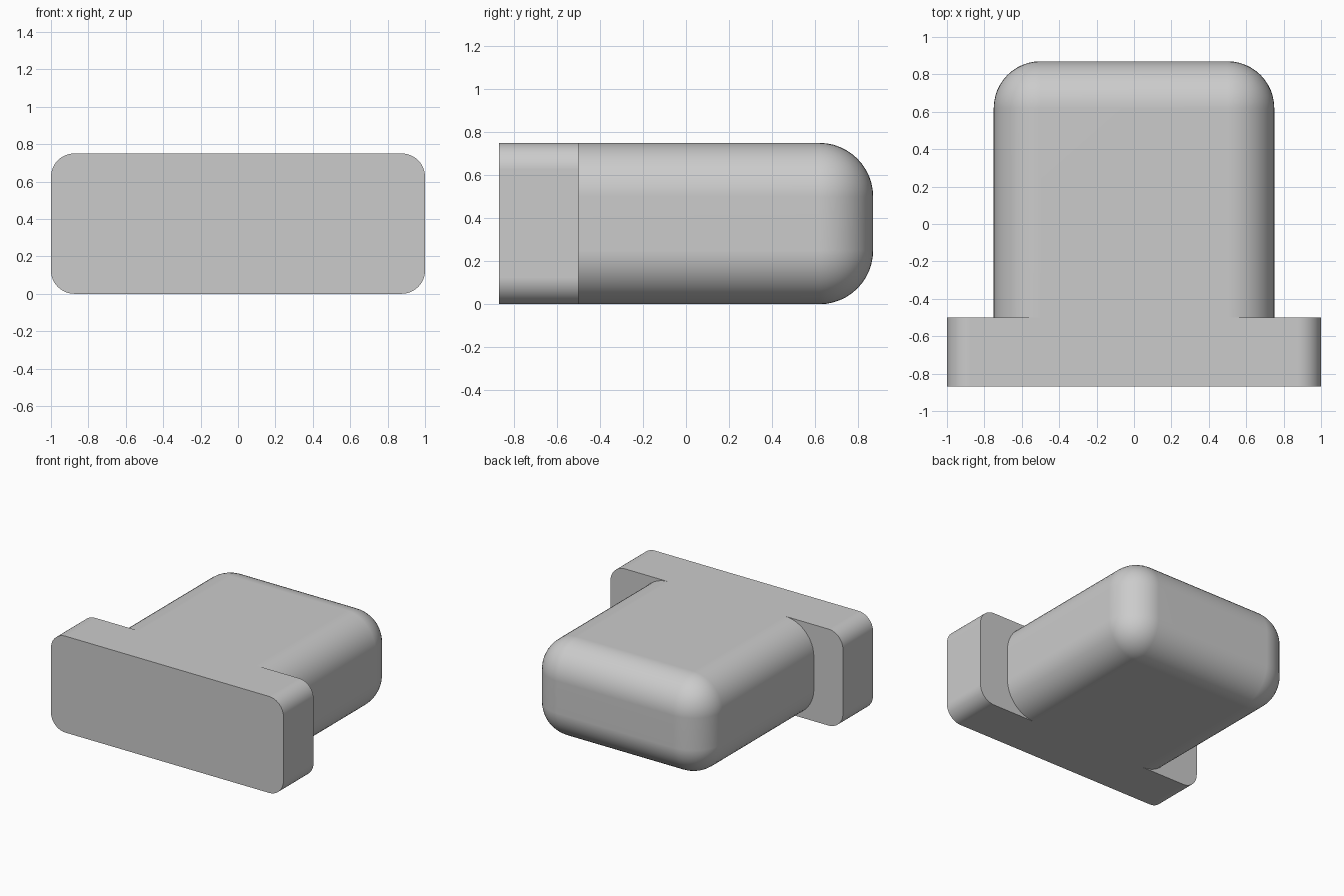
import bpy
import bmesh
import math
from mathutils import Vector

default_cube = bpy.data.objects.get("Cube")
if default_cube:
    bpy.data.objects.remove(default_cube, do_unlink=True)

# Single plain grey
grey = bpy.data.materials.new("light_grey")
grey.use_nodes = True
COLOUR = (0.6, 0.6, 0.6, 1.0)
grey.diffuse_color = COLOUR
grey.node_tree.nodes["Principled BSDF"].inputs["Base Color"].default_value = COLOUR

HEIGHT = 0.75
FRONT, SHOULDER, BACK = -0.87, -0.5, 0.87


def rounded_block(name, half_width, y0, y1, radius, is_round, open_front=False):
    """Box resting on the floor whose chosen edges are rounded."""
    bm = bmesh.new()
    bmesh.ops.create_cube(bm, size=1)
    for v in bm.verts:
        v.co = Vector((v.co.x * 2 * half_width,
                       y0 if v.co.y < 0 else y1,
                       (v.co.z + 0.5) * HEIGHT))
    edges = [e for e in bm.edges if is_round(e)]
    bmesh.ops.bevel(bm, geom=edges, offset=radius, offset_type='OFFSET',
                    segments=12, profile=0.5, affect='EDGES')
    bm.normal_update()
    if open_front:
        caps = [f for f in bm.faces if f.normal.y < -0.99]
        bmesh.ops.delete(bm, geom=caps, context='FACES')
    for f in bm.faces:
        f.smooth = True
    mesh = bpy.data.meshes.new(name)
    bm.to_mesh(mesh)
    bm.free()
    mesh.set_sharp_from_angle(angle=math.radians(35))
    mesh.materials.append(grey)
    obj = bpy.data.objects.new(name, mesh)
    bpy.context.collection.objects.link(obj)
    normals = obj.modifiers.new("even_shading", 'WEIGHTED_NORMAL')
    normals.keep_sharp = True
    return obj


def runs_along_depth(edge):
    a, b = edge.verts
    return abs(a.co.y - b.co.y) > 0.1


def behind_shoulder(edge):
    return any(v.co.y > SHOULDER + 0.1 for v in edge.verts)


# Wide front flange, rounded only along its depth
rounded_block("front_flange", 1.0, FRONT, SHOULDER, 0.125, runs_along_depth)

# Narrower plug, rounded on its long edges and around its back end
rounded_block("plug_body", 0.75, SHOULDER, BACK, 0.25, behind_shoulder, open_front=True)
